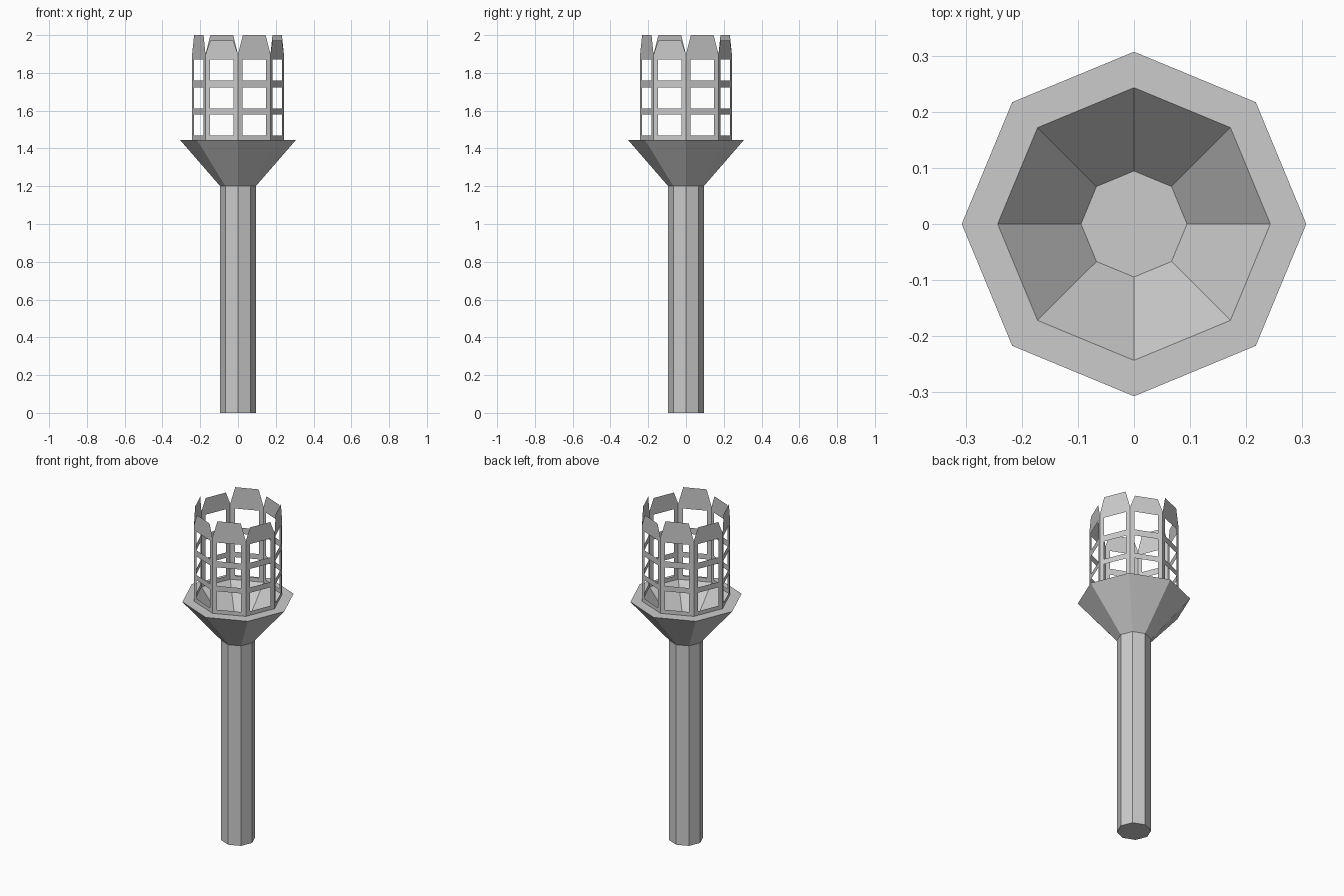
import bpy, bmesh, math

if "Cube" in bpy.data.objects:
    bpy.data.objects.remove(bpy.data.objects["Cube"])

SIDES = 8
CAGE_R, CAGE_Z = 0.243, 1.445


def corner(i, r, z):
    a = 2 * math.pi * i / SIDES
    return (r * math.cos(a), r * math.sin(a), z)


def finish(name, bm):
    bmesh.ops.remove_doubles(bm, verts=bm.verts, dist=1e-5)
    bmesh.ops.recalc_face_normals(bm, faces=bm.faces)
    me = bpy.data.meshes.new(name)
    bm.to_mesh(me)
    bm.free()
    ob = bpy.data.objects.new(name, me)
    bpy.context.collection.objects.link(ob)
    return ob


def lathe(name, profile, cap_start=False, cap_end=False):
    """Octagonal rings through (radius, height) points."""
    bm = bmesh.new()
    rings = [[bm.verts.new(corner(i, r, z)) for i in range(SIDES)] for r, z in profile]
    for a, b in zip(rings, rings[1:]):
        for i in range(SIDES):
            j = (i + 1) % SIDES
            bm.faces.new((a[i], a[j], b[j], b[i]))
    if cap_start:
        bm.faces.new(rings[0][::-1])
    if cap_end:
        bm.faces.new(rings[-1])
    return finish(name, bm)


# Handle and flared bowl with a hollow top, one continuous shell
lathe("handle_and_bowl",
      [(0.094, 0), (0.094, 1.2), (0.307, CAGE_Z), (CAGE_R, CAGE_Z), (0.0945, 1.27)],
      cap_start=True, cap_end=True)

# Thin sheet cage: eight panels with three windows and a tapered tip each
US = [0, 0.14, 0.86, 1]
ZS = [CAGE_Z, 1.469, 1.58, 1.612, 1.723, 1.76, 1.872, 1.898]
bm = bmesh.new()
for i in range(SIDES):
    def point(u, z):
        a, b = corner(i, CAGE_R, z), corner(i + 1, CAGE_R, z)
        return bm.verts.new((a[0] + (b[0] - a[0]) * u, a[1] + (b[1] - a[1]) * u, z))

    rows = [[point(u, z) for u in US] for z in ZS]
    tip = 2.0 if i % 2 == 0 else 1.972      # tips alternate tall and short
    rows.append([point(0.15 + 0.7 * u, tip) for u in US])
    for k in range(len(rows) - 1):
        for c in range(3):
            if c == 1 and k in (1, 3, 5):   # window openings
                continue
            bm.faces.new((rows[k][c], rows[k][c + 1], rows[k + 1][c + 1], rows[k + 1][c]))
finish("cage", bm)
